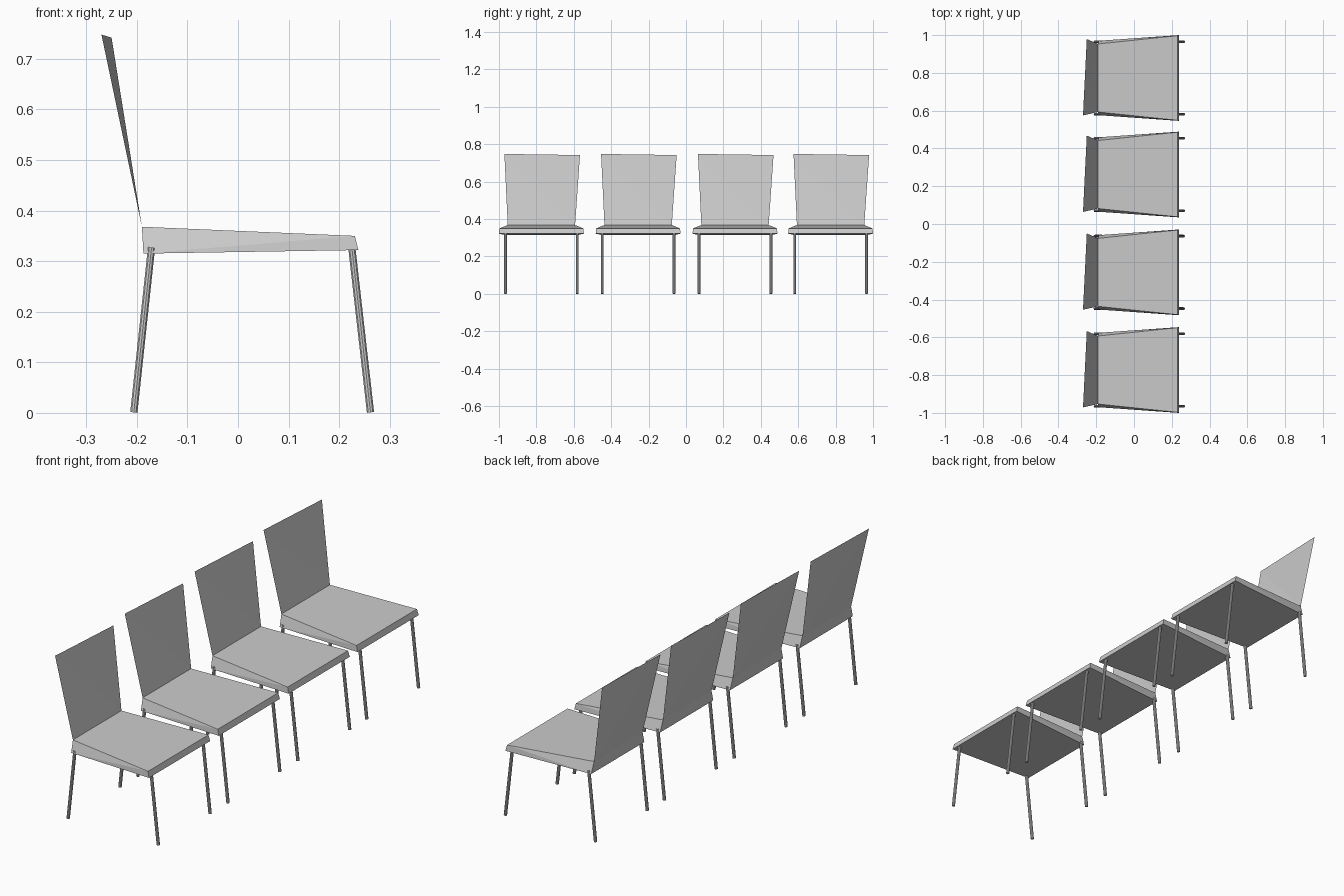
import bpy
from mathutils import Vector

if "Cube" in bpy.data.objects:
    bpy.data.objects.remove(bpy.data.objects["Cube"])


def make_mesh(name, verts, faces):
    me = bpy.data.meshes.new(name)
    me.from_pydata(verts, [], faces)
    ob = bpy.data.objects.new(name, me)
    bpy.context.collection.objects.link(ob)
    return ob


def rod(name, a, b, radius):
    a, b = Vector(a), Vector(b)
    bpy.ops.mesh.primitive_cylinder_add(vertices=10, radius=radius,
                                        depth=(b - a).length, location=(a + b) / 2)
    ob = bpy.context.object
    ob.name = name
    ob.rotation_mode = 'QUATERNION'
    ob.rotation_quaternion = Vector((0, 0, 1)).rotation_difference(b - a)
    bpy.ops.object.shade_smooth_by_angle()


def chair(cy):
    # Seat: wedge-like slab, wider at the front, sides flaring at the back
    rings = [(-0.187, 0.315, 0.197), (0.238, 0.322, 0.227),
             (0.231, 0.35, 0.224), (-0.19, 0.368, 0.18)]
    verts = [(x, cy + s * w, z) for s in (-1, 1) for x, z, w in rings]
    make_mesh("seat", verts, [(0, 1, 2), (0, 2, 3), (4, 6, 5), (4, 7, 6),
                              (0, 4, 5, 1), (1, 5, 6, 2), (2, 6, 7, 3), (3, 7, 4, 0)])
    # Backrest: thin, slightly twisted sheet
    make_mesh("backrest", [(-0.19, cy - 0.18, 0.368), (-0.19, cy + 0.18, 0.368),
                           (-0.25, cy + 0.206, 0.742), (-0.27, cy - 0.198, 0.748)],
              [(0, 1, 3), (1, 2, 3)])
    # Four splayed legs
    for s in (-1, 1):
        y = cy + s * 0.192
        rod("front_leg", (0.262, y, 0.001), (0.225, y, 0.327), 0.0075)
        rod("back_leg", (-0.206, y, 0.001), (-0.171, y, 0.327), 0.0075)


# Row of four chairs
for cy in (-0.773, -0.256, 0.262, 0.773):
    chair(cy)
